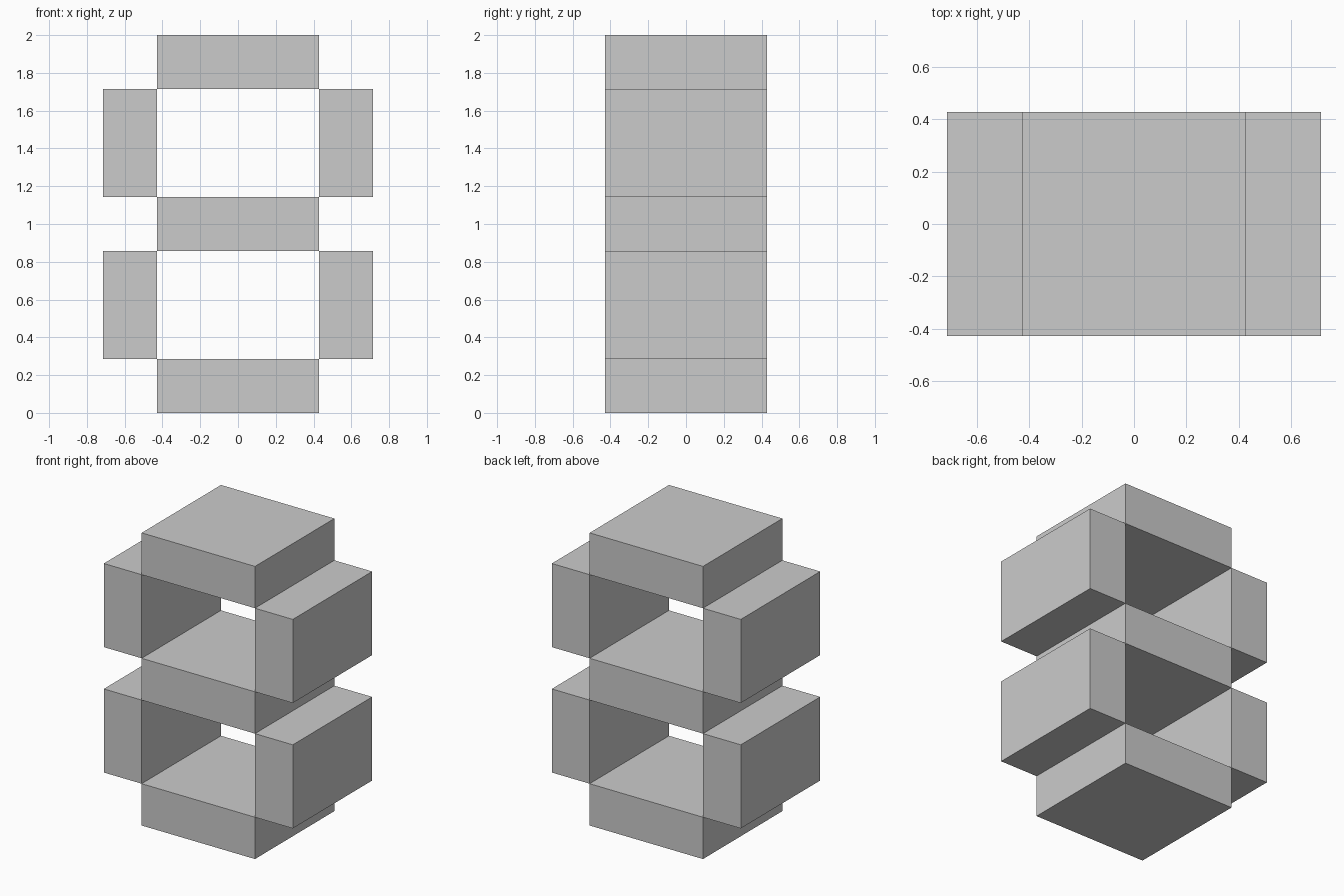
import bpy

# Remove the default object
cube = bpy.data.objects.get("Cube")
if cube:
    bpy.data.objects.remove(cube, do_unlink=True)

U = 2 / 7  # module: slab thickness

# Single plain material
grey = bpy.data.materials.new("light_grey")
grey.use_nodes = True
colour = (0.6, 0.6, 0.6, 1)
grey.diffuse_color = colour
grey.node_tree.nodes["Principled BSDF"].inputs["Base Color"].default_value = colour


def block(name, centre, size):
    """Box with centre and size given in modules."""
    bpy.ops.mesh.primitive_cube_add(size=1, location=[c * U for c in centre])
    ob = bpy.context.object
    ob.name = name
    ob.scale = [s * U for s in size]
    bpy.ops.object.transform_apply(location=False, rotation=False, scale=True)
    ob.data.materials.append(grey)


# Horizontal slabs
for name, z in (("bottom", 0.5), ("middle", 3.5), ("top", 6.5)):
    block(name + "_slab", (0, 0, z), (3, 3, 1))

# Upright side slabs, touching the horizontal ones along their edges
for level, z in (("lower", 2), ("upper", 5)):
    for side, sx in (("left", 1), ("right", -1)):
        block(f"{level}_{side}_slab", (2 * sx, 0, z), (1, 3, 2))
